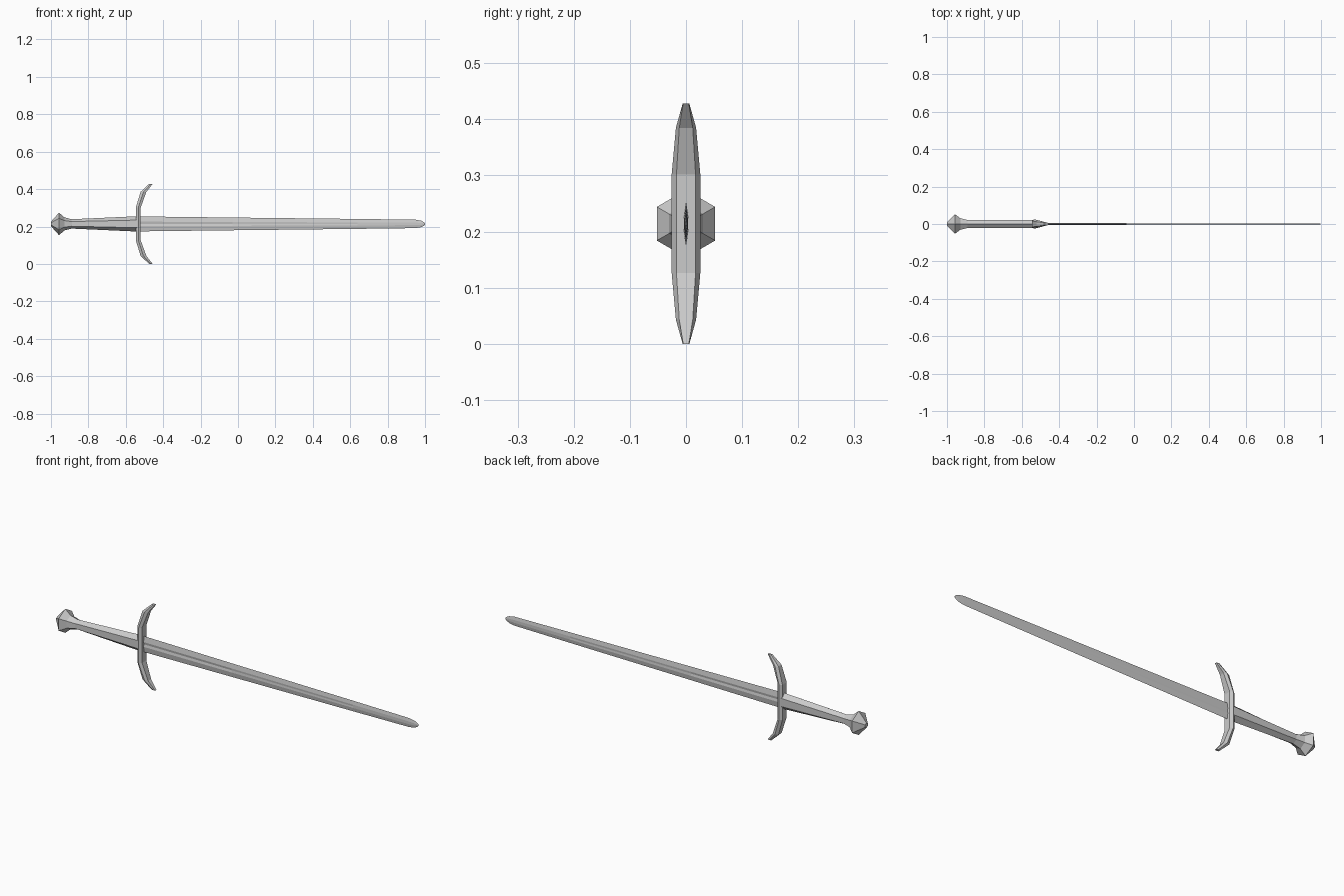
import bpy, bmesh
from mathutils import Vector

if "Cube" in bpy.data.objects:
    bpy.data.objects.remove(bpy.data.objects["Cube"])

ZC = 0.214  # height of the sword's long axis


def loft(name, rings):
    """Skin a list of closed rings and cap both ends."""
    bm = bmesh.new()
    loops = [[bm.verts.new(Vector(p)) for p in ring] for ring in rings]
    n = len(loops[0])
    for a, b in zip(loops, loops[1:]):
        for i in range(n):
            j = (i + 1) % n
            bm.faces.new((a[i], a[j], b[j], b[i]))
    bm.faces.new(loops[0])
    bm.faces.new(loops[-1])
    bmesh.ops.recalc_face_normals(bm, faces=bm.faces)
    mesh = bpy.data.meshes.new(name)
    bm.to_mesh(mesh)
    bm.free()
    obj = bpy.data.objects.new(name, mesh)
    bpy.context.collection.objects.link(obj)
    return obj


def hex_ring(x, y, z):
    """Hexagon across the sword axis, points up and down."""
    return [(x, a * y, ZC + b * z) for a, b in
            ((0, 1), (1, .5), (1, -.5), (0, -1), (-1, -.5), (-1, .5))]


def blade_ring(x, h, t, groove):
    """Flat blade section with a shallow central groove on each side."""
    return [(x, y, ZC + z) for y, z in
            ((0, h), (t, .3 * h), (groove, 0), (t, -.3 * h),
             (0, -h), (-t, -.3 * h), (-groove, 0), (-t, .3 * h))]


def guard_ring(dz, back, front, wide, flat):
    """Hexagonal guard section, points to the sides."""
    mid = (back + front) / 2
    return [(x, y, ZC + dz) for x, y in
            ((mid, wide), (front, flat), (front, -flat),
             (mid, -wide), (back, -flat), (back, flat))]


# Blade with rounded tip
loft("blade", [blade_ring(*r) for r in (
    (-0.535, .040, .0045, .002), (-0.03, .034, .004, .002),
    (0.64, .0265, .0033, .0033), (0.95, .0225, .003, .003),
    (0.98, .017, .0025, .0025), (0.993, .010, .002, .002),
    (1.0, .004, .001, .001))])

# Grip, widening toward the guard
loft("grip", [hex_ring(-0.89, .021, .025), hex_ring(-0.535, .021, .041)])

# Pommel
loft("pommel", [hex_ring(x, .866 * r, r) for x, r in (
    (-1.0, .012), (-0.957, .060), (-0.928, .035), (-0.888, .0245))])

# Crossguard curving toward the blade, mirrored about the axis
half = [(0.214, -.475, -.456, .006, .005), (0.171, -.521, -.490, .018, .012),
        (0.088, -.546, -.520, .0255, .017)]
sections = half + [(-s[0], *s[1:]) for s in reversed(half)]
loft("crossguard", [guard_ring(*s) for s in sections])
